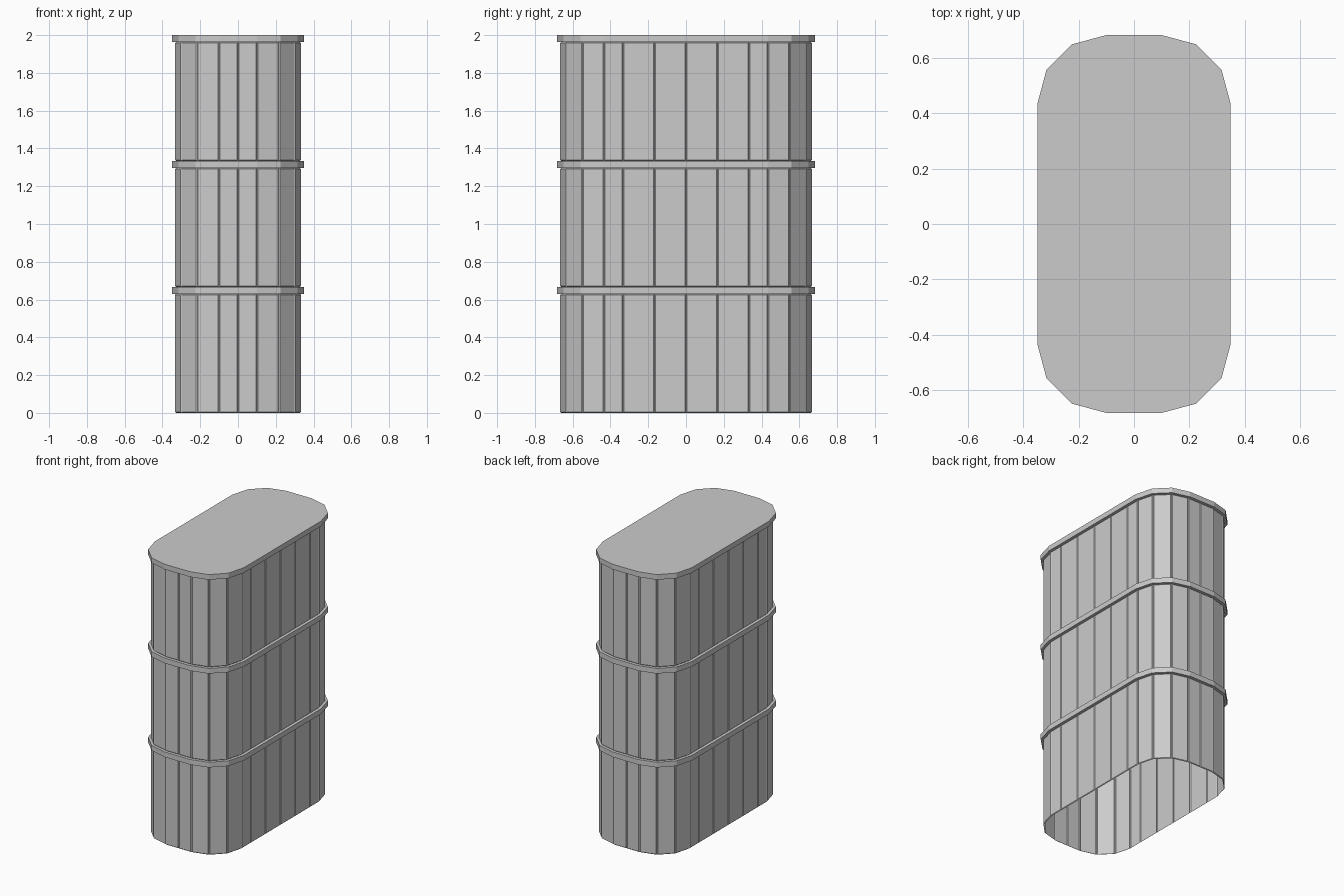
import bpy, bmesh
from math import sin, cos, pi

if "Cube" in bpy.data.objects:
    bpy.data.objects.remove(bpy.data.objects["Cube"])

CX, CY, R = 0.1, 0.433, 0.233   # corner arc centre and wall radius
STEP = 0.005                    # how far panels stand proud of the seams


def outline(r):
    """Rounded rectangle, counter-clockwise, corners in 30 degree facets."""
    pts = []
    side = [0.333, 0.167, 0, -0.167, -0.333]
    for k, (sx, sy) in enumerate([(1, 1), (-1, 1), (-1, -1), (1, -1)]):
        for i in range(4):
            a = k * pi / 2 + i * pi / 6
            pts.append((sx * CX + r * cos(a), sy * CY + r * sin(a)))
        if k % 2 == 0:
            pts.append((0, sy * (CY + r)))                    # short end seam
        else:
            s = -1 if k == 1 else 1                           # long side seams
            ys = side if k == 1 else side[::-1]
            pts += [(s * (CX + r), y) for y in ys]
    return pts


def make(name, levels, lid=False, panels=False):
    """Stack outlines given as (z, radius) and bridge them."""
    bm = bmesh.new()
    rings = [[bm.verts.new((x, y, z)) for x, y in outline(r)] for z, r in levels]
    n = len(rings[0])
    faces = []
    for a, b in zip(rings, rings[1:]):
        for i in range(n):
            j = (i + 1) % n
            faces.append(bm.faces.new((a[i], a[j], b[j], b[i])))
    if lid:
        bm.faces.new(rings[-1])
    bm.normal_update()
    if panels:
        bmesh.ops.inset_individual(bm, faces=faces, thickness=0.005,
                                   depth=STEP, use_even_offset=True)
    me = bpy.data.meshes.new(name)
    bm.to_mesh(me)
    bm.free()
    ob = bpy.data.objects.new(name, me)
    bpy.context.collection.objects.link(ob)


# Three tiers of panelled wall, each capped by a projecting band
BASE, BAND = R - STEP, R + 0.0165
for t in range(3):
    z0 = t * 2 / 3
    z1 = z0 + 2 / 3
    zb = z1 - 0.037
    make(f"wall_tier_{t + 1}", [(z0, BASE), (zb, BASE)], panels=True)
    if t < 2:
        make(f"band_{t + 1}", [(zb, BASE), (zb, BAND), (z1, BAND), (z1, BASE)])
    else:
        make("lid", [(zb, BASE), (zb, BAND), (z1, BAND)], lid=True)
